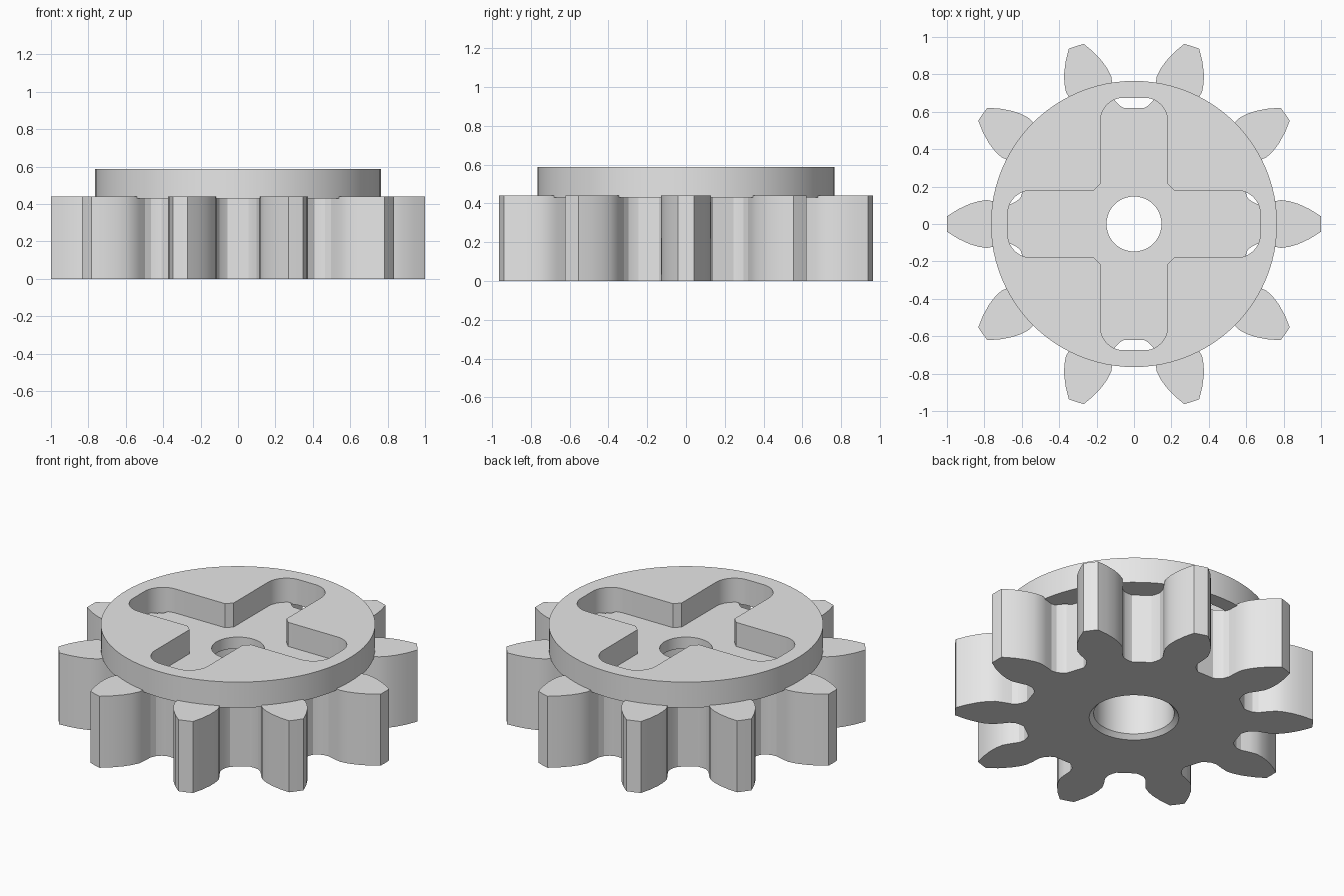
import bpy, bmesh
from math import sin, cos, pi, radians
from mathutils import Matrix, Vector

TEETH = 10

cube = bpy.data.objects.get("Cube")
if cube:
    bpy.data.objects.remove(cube, do_unlink=True)

grey = bpy.data.materials.new("plain grey")
grey.use_nodes = True
colour = (0.8, 0.8, 0.8, 1)
grey.diffuse_color = colour
grey.node_tree.nodes["Principled BSDF"].inputs["Base Color"].default_value = colour


def arc(cx, cy, r, start, end, steps):
    """Points along a circular arc, angles in degrees."""
    angles = [radians(start + (end - start) * i / steps) for i in range(steps + 1)]
    return [(cx + r * cos(a), cy + r * sin(a)) for a in angles]


def repeat_around(points, count):
    """Repeat a run of points around the z axis to close an outline."""
    out = []
    for i in range(count):
        turn = Matrix.Rotation(2 * pi * i / count, 2)
        out += [turn @ Vector(p) for p in points]
    return out


def finish(name, bm):
    bmesh.ops.recalc_face_normals(bm, faces=bm.faces)
    mesh = bpy.data.meshes.new(name)
    bm.to_mesh(mesh)
    bm.free()
    mesh.materials.append(grey)
    obj = bpy.data.objects.new(name, mesh)
    bpy.context.collection.objects.link(obj)
    return obj


def prism(name, outline, z0, z1):
    bm = bmesh.new()
    base = bm.faces.new([bm.verts.new((x, y, z0)) for x, y in outline])
    new = bmesh.ops.extrude_face_region(bm, geom=[base], use_keep_orig=True)["geom"]
    top = [v for v in new if isinstance(v, bmesh.types.BMVert)]
    bmesh.ops.translate(bm, verts=top, vec=(0, 0, z1 - z0))
    return finish(name, bm)


def turned(name, profile, sides):
    """Solid of revolution from (radius, z) steps, capped at both ends."""
    bm = bmesh.new()
    rings = [[bm.verts.new((r * cos(2 * pi * i / sides), r * sin(2 * pi * i / sides), z))
              for i in range(sides)] for r, z in profile]
    for low, high in zip(rings, rings[1:]):
        for i in range(sides):
            j = (i + 1) % sides
            bm.faces.new((low[i], low[j], high[j], high[i]))
    bm.faces.new(rings[0])
    bm.faces.new(rings[-1])
    return finish(name, bm)


def cut(obj, cutter):
    cutter.hide_render = True
    mod = obj.modifiers.new("cut", "BOOLEAN")
    mod.operation = "DIFFERENCE"
    mod.solver = "EXACT"
    mod.object = cutter
    bpy.context.view_layer.objects.active = obj
    bpy.ops.object.modifier_apply(modifier=mod.name)
    bpy.data.objects.remove(cutter, do_unlink=True)


# Gear body: one undercut tooth flank, mirrored and repeated
flank = [(0.607, 0.139), (0.628, 0.122), (0.655, 0.108), (0.69, 0.105), (0.74, 0.119),
         (0.785, 0.128), (0.83, 0.122), (0.88, 0.107), (0.94, 0.079), (0.999, 0.042)]
tooth = [(x, -y) for x, y in flank] + [(1.0, 0)] + flank[::-1]
gear = prism("gear_body", repeat_around(tooth, TEETH), 0, 0.44)

# Stepped bore with a chamfered mouth underneath
bore = [(0.27, -0.02), (0.225, 0.025), (0.225, 0.37), (0.147, 0.37), (0.147, 0.5)]
cut(gear, turned("bore_cutter", bore, 64))

# Top disc with a rounded cross opening
disc = turned("top_disc", [(0.765, 0.43), (0.765, 0.588)], 96)
half, reach, r = 0.18, 0.675, 0.125
arm = ([(half + 0.035, -half)] + arc(reach - r, -half + r, r, -90, 0, 10)
       + arc(reach - r, half - r, r, 0, 90, 10) + [(half + 0.035, half)])
cut(disc, prism("cross_cutter", repeat_around(arm, 4), 0.3, 0.7))

# Smooth the round walls, keep the edges crisp
bpy.ops.object.select_all(action="DESELECT")
for obj in (gear, disc):
    obj.select_set(True)
    bpy.context.view_layer.objects.active = obj
bpy.ops.object.shade_smooth_by_angle(angle=radians(20))
